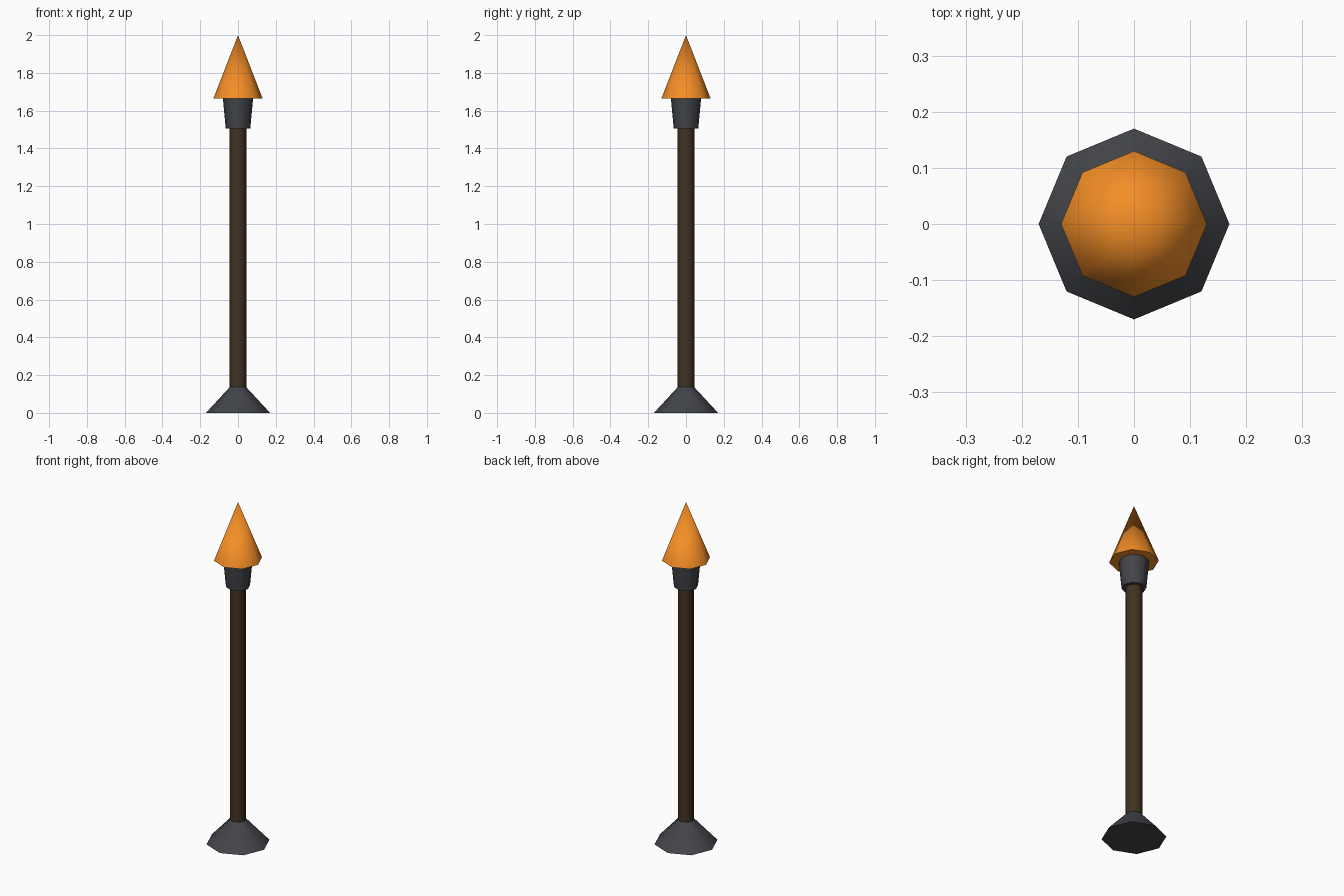
import bpy
from math import radians

if "Cube" in bpy.data.objects:
    bpy.data.objects.remove(bpy.data.objects["Cube"])


def material(name, rgb):
    m = bpy.data.materials.new(name)
    m.diffuse_color = (*rgb, 1)
    m.use_nodes = True
    m.node_tree.nodes["Principled BSDF"].inputs["Base Color"].default_value = m.diffuse_color
    return m


iron = material("iron", (0.055, 0.058, 0.066))
wood = material("wood", (0.055, 0.033, 0.016))
fire = material("fire", (0.9, 0.27, 0.02))


def tapered(name, r_low, r_high, z_low, z_high, mat):
    """Eight-sided tapered part with a corner on +x."""
    bpy.ops.mesh.primitive_cone_add(
        vertices=8, radius1=r_low, radius2=r_high, depth=z_high - z_low,
        location=(0, 0, (z_low + z_high) / 2))
    ob = bpy.context.object
    ob.name = name
    ob.data.materials.append(mat)
    # Soft sides, crisp cap edges
    bpy.ops.object.shade_smooth_by_angle(angle=radians(46))
    return ob


tapered("base", 0.17, 0.043, 0.0, 0.137, iron)
tapered("pole", 0.044, 0.044, 0.08, 1.56, wood)
tapered("flame_cup", 0.065, 0.08, 1.505, 1.666, iron)
tapered("flame", 0.13, 0.0, 1.665, 2.0, fire)
